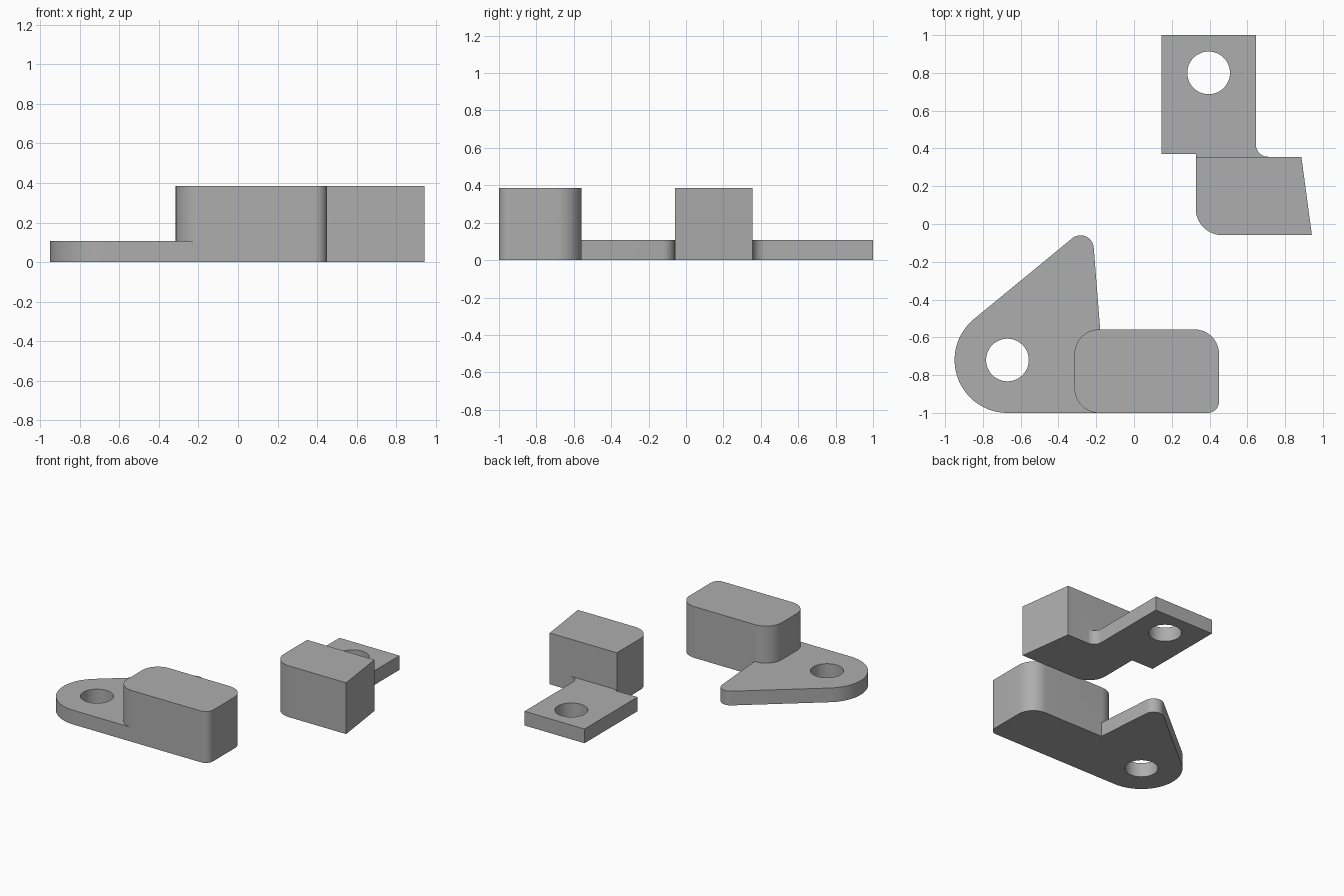
import bpy, bmesh, math
from mathutils import Vector

if "Cube" in bpy.data.objects:
    bpy.data.objects.remove(bpy.data.objects["Cube"])

grey = bpy.data.materials.new("mid_grey")
grey.diffuse_color = (0.42, 0.42, 0.42, 1)
grey.use_nodes = True
grey.node_tree.nodes["Principled BSDF"].inputs["Base Color"].default_value = grey.diffuse_color


def arc(cx, cy, r, a0, a1, n=16):
    """Points on an arc from angle a0 to a1, in degrees."""
    angles = [math.radians(a0 + (a1 - a0) * i / n) for i in range(n + 1)]
    return [(cx + r * math.cos(a), cy + r * math.sin(a)) for a in angles]


def prism(name, outline, z0, z1):
    """Extrude a counter-clockwise outline from z0 to z1."""
    bm = bmesh.new()
    face = bm.faces.new([bm.verts.new((x, y, z0)) for x, y in outline])
    ext = bmesh.ops.extrude_face_region(bm, geom=[face])
    top = [v for v in ext["geom"] if isinstance(v, bmesh.types.BMVert)]
    bmesh.ops.translate(bm, vec=Vector((0, 0, z1 - z0)), verts=top)
    bmesh.ops.recalc_face_normals(bm, faces=bm.faces)
    mesh = bpy.data.meshes.new(name)
    bm.to_mesh(mesh)
    bm.free()
    mesh.materials.append(grey)
    obj = bpy.data.objects.new(name, mesh)
    bpy.context.collection.objects.link(obj)
    return obj


def combine(obj, other, operation):
    """Apply a boolean and remove the helper."""
    bpy.ops.object.select_all(action='DESELECT')
    bpy.context.view_layer.objects.active = obj
    obj.select_set(True)
    mod = obj.modifiers.new(operation.lower(), 'BOOLEAN')
    mod.operation, mod.solver, mod.object = operation, 'EXACT', other
    bpy.ops.object.modifier_apply(modifier=mod.name)
    bpy.data.objects.remove(other)


def bracket(name, plate_outline, block_outline, hole):
    """A thin plate with a screw hole, joined to a tall block."""
    obj = prism(name, plate_outline, 0, PLATE_H)
    combine(obj, prism("block", block_outline, 0, BLOCK_H), 'UNION')
    cutter = prism("hole_cutter", arc(*hole, 0.113, 0, 352.5, 47), -0.1, 0.2)
    combine(obj, cutter, 'DIFFERENCE')
    bpy.ops.object.shade_smooth_by_angle(angle=math.radians(30))


PLATE_H, BLOCK_H = 0.107, 0.386

# Front bracket: teardrop plate and rounded block
bracket(
    "front_bracket",
    [(0, -1), (0, -0.7), (-0.168, -0.7)]
    + arc(-0.283, -0.13, 0.07, 4.5, 129.5)
    + arc(-0.67, -0.72, 0.28, 129.5, 270, 32),
    arc(0.39, -0.94, 0.06, 270, 360) + arc(0.32, -0.688, 0.13, 0, 90)
    + arc(-0.185, -0.688, 0.13, 90, 180) + arc(-0.185, -0.87, 0.13, 180, 270),
    (-0.67, -0.72))

# Rear bracket: square plate with a filleted inner corner, and slanted block
bracket(
    "rear_bracket",
    [(0.145, 1), (0.145, 0.37), (0.327, 0.37), (0.327, 0.2), (0.71, 0.2)]
    + arc(0.71, 0.421, 0.065, 270, 180) + [(0.645, 1)],
    arc(0.467, 0.081, 0.14, 180, 270)
    + [(0.942, -0.059), (0.886, 0.356), (0.327, 0.356)],
    (0.395, 0.8))
